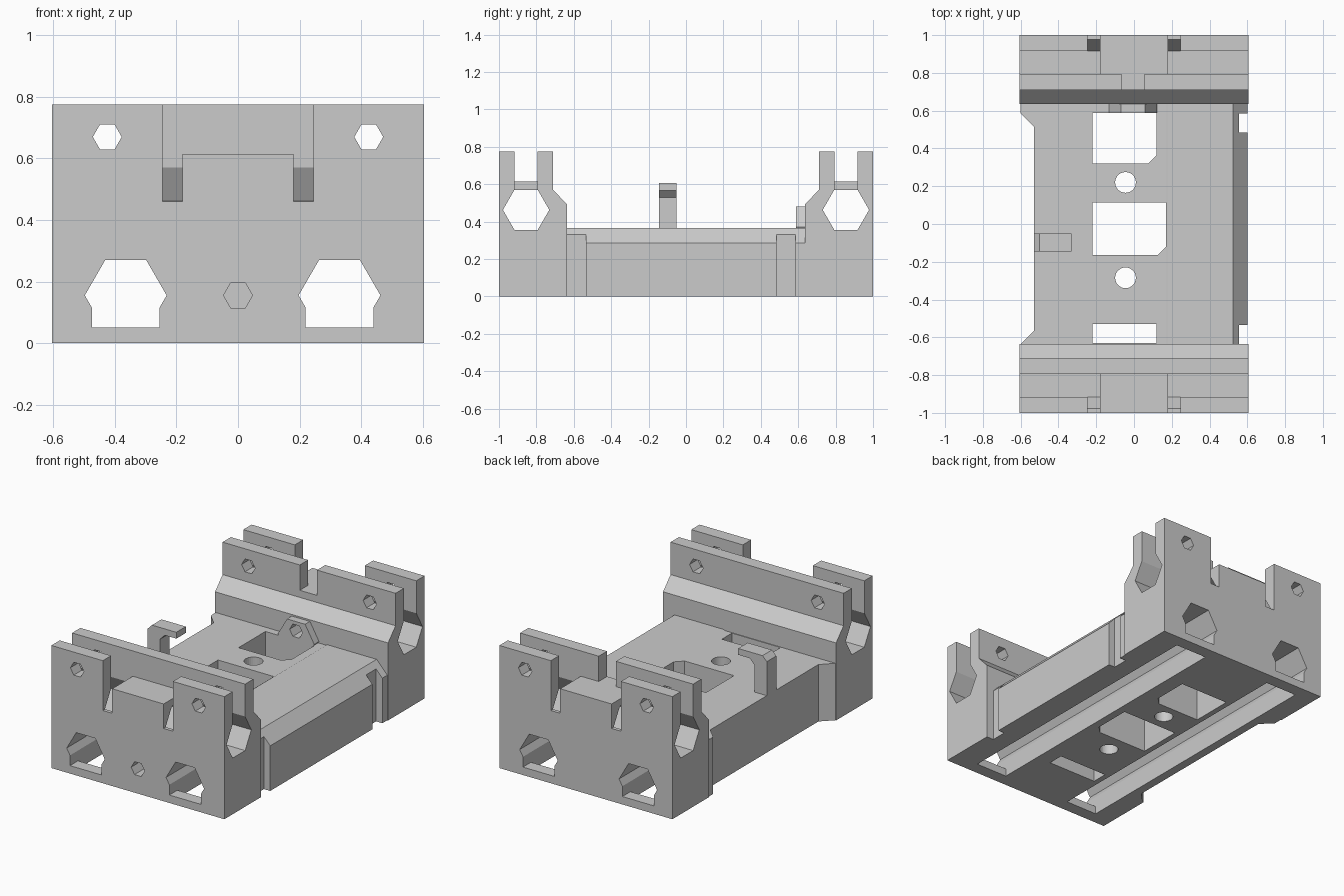
import bpy, bmesh, math

old = bpy.data.objects.get("Cube")
if old:
    bpy.data.objects.remove(old)

grey = bpy.data.materials.new("plain grey")
grey.use_nodes = True
COLOUR = (0.6, 0.6, 0.6, 1)
grey.diffuse_color = COLOUR
grey.node_tree.nodes["Principled BSDF"].inputs["Base Color"].default_value = COLOUR


def prism(name, pts, axis, lo, hi):
    """Extrude a 2D outline along an axis."""
    place = {"x": lambda u, v, t: (t, u, v),
             "y": lambda u, v, t: (u, t, v),
             "z": lambda u, v, t: (u, v, t)}[axis]
    bm = bmesh.new()
    a = [bm.verts.new(place(u, v, lo)) for u, v in pts]
    b = [bm.verts.new(place(u, v, hi)) for u, v in pts]
    bm.faces.new(a)
    bm.faces.new(b)
    for i in range(len(pts)):
        j = (i + 1) % len(pts)
        bm.faces.new((a[i], a[j], b[j], b[i]))
    bmesh.ops.recalc_face_normals(bm, faces=bm.faces)
    mesh = bpy.data.meshes.new(name)
    bm.to_mesh(mesh)
    bm.free()
    mesh.materials.append(grey)
    obj = bpy.data.objects.new(name, mesh)
    bpy.context.collection.objects.link(obj)
    return obj


def box(name, x0, x1, y0, y1, z0, z1):
    return prism(name, [(x0, y0), (x1, y0), (x1, y1), (x0, y1)], "z", z0, z1)


def ngon(u, v, r, n=6):
    return [(u + r * math.cos(i * math.tau / n), v + r * math.sin(i * math.tau / n))
            for i in range(n)]


def combine(obj, others, operation="DIFFERENCE"):
    """Apply booleans in order and remove the helpers."""
    for other in others:
        other.hide_render = True
        mod = obj.modifiers.new("cut", "BOOLEAN")
        mod.object, mod.operation, mod.solver = other, operation, "EXACT"
    graph = bpy.context.evaluated_depsgraph_get()
    mesh = bpy.data.meshes.new_from_object(obj.evaluated_get(graph))
    obj.modifiers.clear()
    obj.data = mesh
    for other in others:
        bpy.data.objects.remove(other)


def rod_channels():
    """Hexagonal rod bores, open from below between the end plates."""
    cutters = []
    for cx in (-0.365, 0.33):
        r, w = 0.133, 0.11
        outline = [(cx - r, 0.155), (cx - w, 0.115), (cx - w, 0.05), (cx + w, 0.05),
                   (cx + w, 0.115), (cx + r, 0.155), (cx + r / 2, 0.27), (cx - r / 2, 0.27)]
        cutters.append(prism("rod_bore", outline, "y", -1.1, 1.1))
        cutters.append(box("rod_trench", cx - w, cx + w, -0.92, 0.92, -0.1, 0.1))
    return cutters


# Deck with sloped side shoulder
deck = prism("deck", [(-0.53, 0), (0.6, 0), (0.6, 0.285), (0.525, 0.365), (0.18, 0.365),
                      (0.17, 0.36), (-0.53, 0.36)], "y", -0.635, 0.635)
corners = [
    prism("corner", [(-0.5, -0.535), (-0.53, -0.565), (-0.6, -0.635), (-0.5, -0.635)],
          "z", 0, 0.36),
    prism("corner", [(-0.5, 0.48), (-0.53, 0.515), (-0.6, 0.585), (-0.6, 0.635), (-0.5, 0.635)],
          "z", 0, 0.36)]
combine(deck, corners, "UNION")

# Windows, screw holes and side notches in the deck
windows = [
    prism("window", [(-0.22, 0.32), (0.075, 0.32), (0.12, 0.365), (0.12, 0.588), (-0.22, 0.588)],
          "z", -0.1, 0.5),
    prism("window", [(-0.22, -0.165), (0.125, -0.165), (0.17, -0.12), (0.17, 0.115),
                     (-0.22, 0.115)], "z", -0.1, 0.5),
    box("window", -0.22, 0.12, -0.63, -0.53, -0.1, 0.5)]
holes = [prism("hole", ngon(-0.045, y, 0.055, 28), "z", -0.1, 0.5) for y in (0.22, -0.285)]
notches = [box("notch", 0.556, 0.7, y, y + 0.1, -0.1, 0.5) for y in (-0.635, 0.485)]
combine(deck, windows + holes + notches + rod_channels())


# End blocks with stepped clamps, cross bore and slots
def end_block(name, s):
    def span(label, x0, x1, y0, y1, z0, z1):
        return box(label, x0, x1, min(s * y0, s * y1), max(s * y0, s * y1), z0, z1)
    outline = [(1, 0), (1, 0.775), (0.71, 0.775), (0.71, 0.57), (0.635, 0.49), (0.635, 0)]
    block = prism(name, [(s * y, z) for y, z in outline], "x", -0.605, 0.605)
    cutters = [prism("cross_bore", ngon(s * 0.855, 0.4625, 0.124), "x", -0.8, 0.8),
               span("centre_drop", -0.18, 0.18, 1.1, 0.793, 0.615, 0.9)]
    for side in (-1, 1):
        x0, x1 = sorted((side * 0.18, side * 0.8))
        cutters.append(span("clamp_slot", x0, x1, 0.917, 0.793, 0.56, 0.9))
        x0, x1 = sorted((side * 0.18, side * 0.245))
        cutters.append(span("slit", x0, x1, 1.1, 0.86, 0.46, 0.9))
        cutters.append(prism("bolt_hole", ngon(side * 0.425, 0.67, 0.047), "y",
                             *sorted((s * 0.6, s * 1.1))))
    combine(block, cutters + rod_channels())
    return block


front_block = end_block("front_block", -1)
back_block = end_block("back_block", 1)
combine(front_block, [prism("screw_hole", ngon(0, 0.155, 0.047), "y", -1.1, -0.6)])

# Nut boss on the back block, with its bore and the tool notch above
boss = prism("nut_boss", ngon(-0.005, 0.37, 0.127), "y", 0.587, 0.64)
combine(boss, [prism("bore", ngon(-0.005, 0.42, 0.045), "y", 0.5, 0.7)])
combine(back_block, [prism("bore", ngon(-0.005, 0.42, 0.045), "y", 0.6, 0.78),
                     box("tool_notch", -0.065, 0.055, 0.65, 0.8, 0.615, 0.9)])

# Cable hook on the deck
prism("cable_hook", [(-0.53, 0.35), (-0.445, 0.35), (-0.445, 0.53), (-0.41, 0.565),
                     (-0.33, 0.565), (-0.33, 0.605), (-0.5, 0.605), (-0.53, 0.575)],
      "y", -0.145, -0.05)
